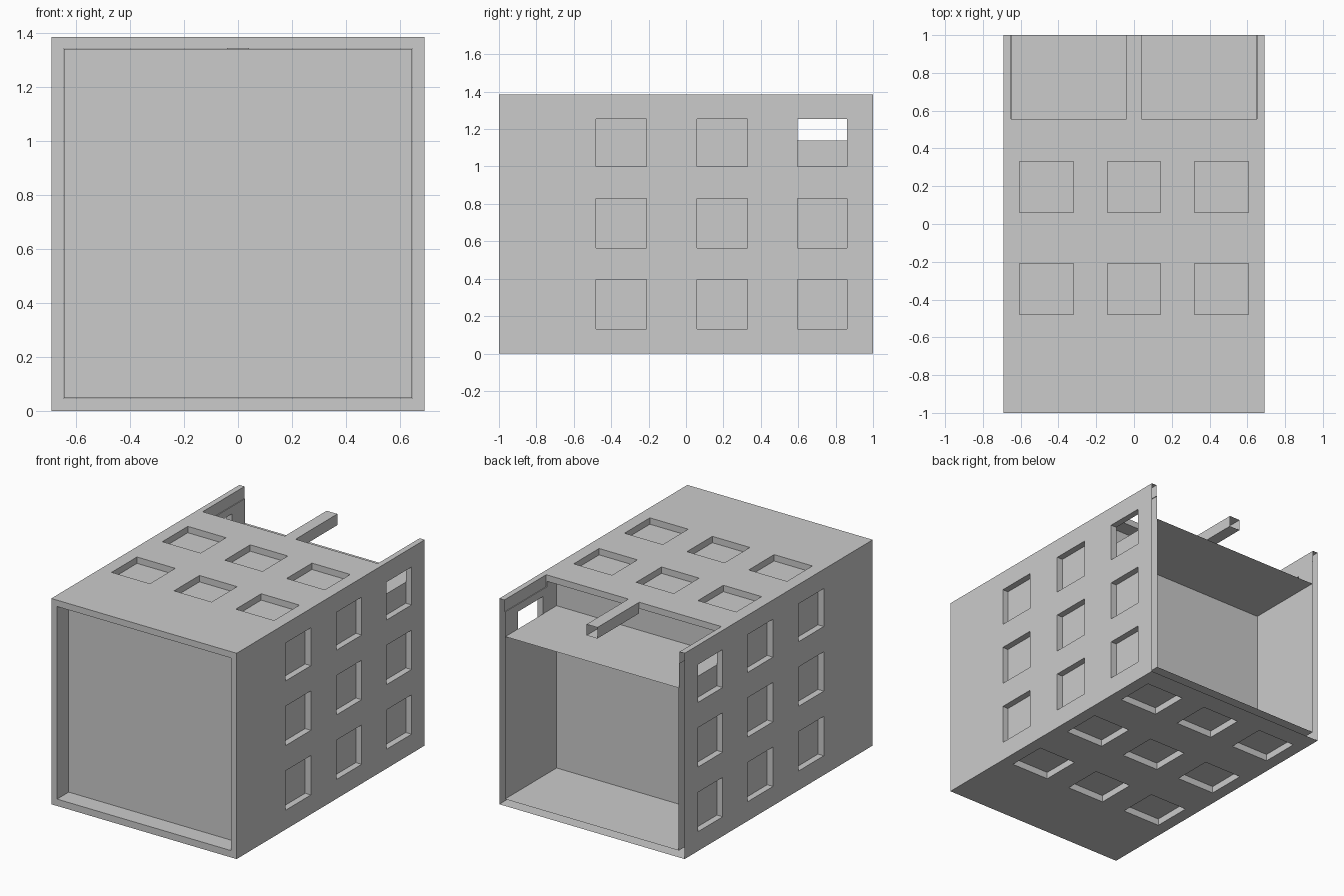
import bpy, bmesh

if "Cube" in bpy.data.objects:
    bpy.data.objects.remove(bpy.data.objects["Cube"])

W, H, T = 0.69, 1.385, 0.043          # half width, height, wall thickness
YS = [(-0.48, -0.21), (0.06, 0.33), (0.595, 0.86)]
ZS = [(0.13, 0.395), (0.565, 0.83), (1.0, 1.255)]
XS = [(-0.605, -0.32), (-0.14, 0.14), (0.32, 0.605)]


def add_box(bm, x, y, z):
    v = [bm.verts.new((a, b, c)) for a in x for b in y for c in z]
    for f in ((0, 1, 3, 2), (4, 6, 7, 5), (0, 4, 5, 1),
              (2, 3, 7, 6), (0, 2, 6, 4), (1, 5, 7, 3)):
        bm.faces.new([v[i] for i in f])


def make(name, bm):
    bmesh.ops.recalc_face_normals(bm, faces=bm.faces)
    me = bpy.data.meshes.new(name)
    bm.to_mesh(me)
    bm.free()
    ob = bpy.data.objects.new(name, me)
    bpy.context.collection.objects.link(ob)
    return ob


def boxes(name, items):
    bm = bmesh.new()
    for b in items:
        add_box(bm, *b)
    return make(name, bm)


def cut(ob, cutter):
    m = ob.modifiers.new("cut", 'BOOLEAN')
    m.object, m.operation, m.solver = cutter, 'DIFFERENCE', 'EXACT'
    bpy.context.view_layer.objects.active = ob
    bpy.ops.object.modifier_apply(modifier=m.name)
    bpy.data.objects.remove(cutter)


def delete_faces(ob, test):
    bm = bmesh.new()
    bm.from_mesh(ob.data)
    bm.normal_update()
    bad = [f for f in bm.faces if test(f.normal, f.calc_center_median())]
    bmesh.ops.delete(bm, geom=bad, context='FACES')
    bm.to_mesh(ob.data)
    bm.free()


# Outer shell: rectangular sleeve, front frame and walls
shell = boxes("outer_shell", [((-W, W), (-1, 1), (0, H))])
cut(shell, boxes("bore", [((-W + T, W - T), (-1.2, 1.2), (T + 0.003, H - T))]))

# Square windows in the sides, top and bottom
wins = [(x, y, z) for x in ((-0.8, -0.6), (0.6, 0.8)) for y in YS for z in ZS]
cut(shell, boxes("side_windows", wins))
wins = [(x, y, (-0.1, 0.1)) for x in XS for y in YS]
wins += [(x, y, (H - 0.1, H + 0.1)) for x in XS for y in YS[:2]]
cut(shell, boxes("top_bottom_windows", wins))

# Rear opening in the top, then hollow open rear ends
cut(shell, boxes("roof_opening", [((-0.652, 0.652), (0.555, 1.2), (H - 0.08, H + 0.1))]))
delete_faces(shell, lambda n, c: n.y > 0.9 and (c.y > 0.99 or
             (abs(c.y - 0.555) < 0.005 and c.z > H - T)))

# Inner body: stepped profile with a bay open at the back
bm = bmesh.new()
hw, yb = W - T - 0.002, 0.455
z0, z1, zs = T + 0.005, H - T - 0.002, 1.14
prof = [(-0.88, z0), (1, z0), (1, zs), (yb, zs), (yb, z1), (-0.88, z1)]
face = bm.faces.new([bm.verts.new((-hw, y, z)) for y, z in prof])
ext = bmesh.ops.extrude_face_region(bm, geom=[face], use_keep_orig=True)
bmesh.ops.translate(bm, vec=(2 * hw, 0, 0),
                    verts=[g for g in ext["geom"] if isinstance(g, bmesh.types.BMVert)])
body = make("inner_body", bm)
delete_faces(body, lambda n, c: c.y > 0.99)

# Wall at the end of the bay
bm = bmesh.new()
bm.faces.new([bm.verts.new((x, yb, z)) for x, z in
              ((hw, z0), (-hw, z0), (-hw, zs), (hw, zs))])
make("bay_wall", bm)

# Hollow centre beam over the rear opening
beam = boxes("centre_beam", [((-0.04, 0.04), (0.555, 1), (H - 0.075, H))])
delete_faces(beam, lambda n, c: c.y > 0.99)
